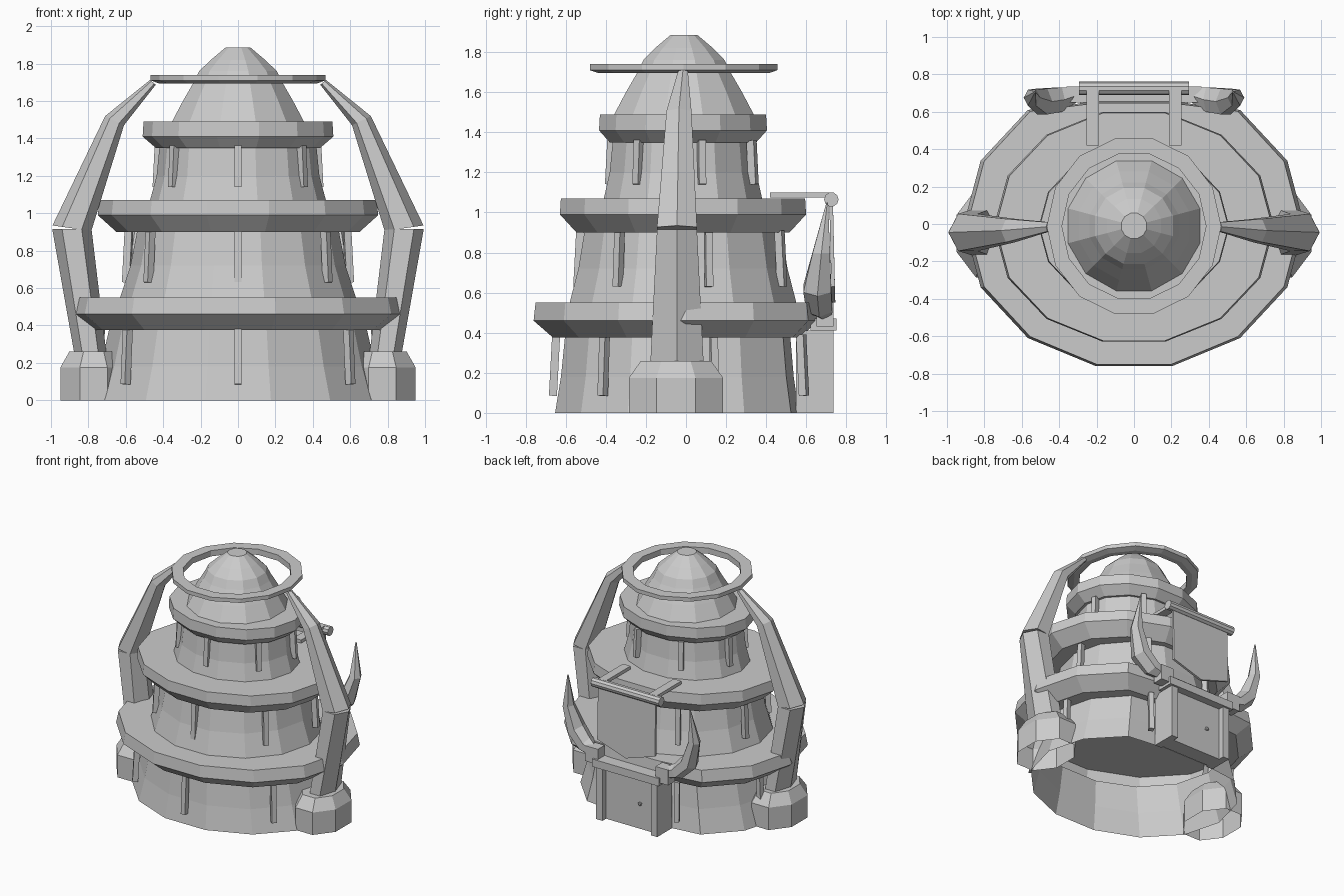
import bpy, bmesh
from math import cos, sin, pi, radians
from mathutils import Matrix, Vector

if "Cube" in bpy.data.objects:
    bpy.data.objects.remove(bpy.data.objects["Cube"])

stone = bpy.data.materials.new("grey_stone")
stone.use_nodes = True
GREY = (0.6, 0.6, 0.6, 1)
stone.diffuse_color = GREY
stone.node_tree.nodes["Principled BSDF"].inputs["Base Color"].default_value = GREY


def finish(name, bm):
    bmesh.ops.recalc_face_normals(bm, faces=bm.faces[:])
    mesh = bpy.data.meshes.new(name)
    bm.to_mesh(mesh)
    bm.free()
    mesh.materials.append(stone)
    obj = bpy.data.objects.new(name, mesh)
    bpy.context.collection.objects.link(obj)
    return obj


def loft(name, rings, n, phase=0.0, side=1, bottom=False, top=True, loop=False, back=9):
    """Skin elliptical sections (x, y, z, rx, ry, tilt); back limits y as a share of ry."""
    bm = bmesh.new()
    loops = []
    for x, y, z, rx, ry, tilt in rings:
        a = radians(tilt)
        ring = []
        for i in range(n):
            t = phase + 2 * pi * i / n
            u, v = rx * cos(t), min(ry * sin(t), back * ry)
            ring.append(bm.verts.new((side * (x + u * cos(a)), y + v, z + u * sin(a))))
        loops.append(ring)
    pairs = list(zip(loops, loops[1:]))
    if loop:
        pairs.append((loops[-1], loops[0]))
    for low, high in pairs:
        for i in range(n):
            j = (i + 1) % n
            bm.faces.new((low[i], low[j], high[j], high[i]))
    if bottom:
        bm.faces.new(loops[0])
    if top and not loop:
        bm.faces.new(loops[-1])
    return finish(name, bm)


def box(name, x0, x1, y0, y1, z0, z1):
    bm = bmesh.new()
    size = Matrix.Diagonal((x1 - x0, y1 - y0, z1 - z0, 1))
    mid = Matrix.Translation(((x0 + x1) / 2, (y0 + y1) / 2, (z0 + z1) / 2))
    bmesh.ops.create_cube(bm, size=1, matrix=mid @ size)
    return finish(name, bm)


def centred(profile, cy):
    return [(0, cy, z, rx, ry, 0) for z, rx, ry in profile]


# Three stacked tiers: flared wall, then an overhanging rim with a flat top
tiers = {
    "lower": ([(0, .79, .67), (.18, .735, .64), (.375, .69, .62), (.375, .80, .68),
               (.46, .91, .78), (.55, .89, .77)], 0, .84),
    "middle": ([(.55, .63, .58), (.72, .575, .535), (.9, .54, .505), (.9, .65, .545),
                (.99, .75, .63), (1.07, .74, .625)], -.015, 9),
    "upper": ([(1.07, .47, .405), (1.2, .435, .375), (1.35, .42, .36), (1.35, .44, .375),
               (1.41, .51, .43), (1.49, .505, .425)], -.015, 9),
}
for label, (profile, cy, back) in tiers.items():
    loft(label + "_tier", centred(profile, cy), 14, back=back)

# Domed cap
loft("dome", centred([(1.49, .365, .36), (1.6, .305, .3), (1.7, .245, .24),
                      (1.76, .215, .21), (1.82, .15, .15), (1.885, .07, .07)], -.01),
     12, phase=pi / 12)

# Floating halo ring
loft("halo_ring", centred([(1.695, .425, .435), (1.71, .467, .48), (1.74, .467, .48),
                           (1.74, .385, .395), (1.695, .385, .395)], -.012), 14, loop=True)

# Seven slim leaning posts around each tier
for label, z0, z1, rx, ry in (("lower", .085, .39, .755, .645),
                              ("middle", .63, .91, .60, .525),
                              ("upper", 1.14, 1.36, .435, .37)):
    for k in range(7):
        t = -pi / 2 + 2 * pi * k / 7
        post = box(f"{label}_post_{k + 1}", -.022, .018, -.018, .018, z0 - z1, 0)
        lean = Matrix.Rotation(radians(-3), 4, 'Y')
        place = Matrix.Translation((rx * cos(t), ry * sin(t) - .005, z1))
        post.data.transform(place @ Matrix.Rotation(t, 4, 'Z') @ lean)

for side, label in ((1, "left"), (-1, "right")):
    # Buttress foot, leg and tapering upper arm
    k = 1 / cos(pi / 8)
    loft(label + "_foot", [(.772, -.05, 0, .178 * k, .235 * k, 0),
                           (.772, -.05, .175, .178 * k, .235 * k, 0),
                           (.772, -.05, .26, .13 * k, .175 * k, 0)], 8, pi / 8, side)
    loft(label + "_leg", [(.785, -.045, .22, .085, .155, 0),
                          (.888, -.045, .915, .105, .115, 0)], 6, 0, side, bottom=True)
    loft(label + "_arm", [(.888, -.045, .92, .105, .115, 8),
                          (.66, -.035, 1.495, .056, .072, 26),
                          (.455, -.015, 1.70, .02, .028, 38)], 6, 0, side, bottom=True)

    # Curved horn beside the doorway, with its bracket
    box(label + "_horn_bracket", *sorted((side * .25, side * .36)), .65, .735, .43, .55)
    loft(label + "_horn", [(.31, .69, .50, .04, .045, -75),
                           (.40, .665, .53, .06, .075, -60),
                           (.49, .655, .62, .065, .08, -35),
                           (.545, .675, .80, .045, .05, -8),
                           (.53, .705, 1.05, .004, .005, 8)], 6, 0, side, bottom=True)

    # Door frame post and banner bracket
    box(label + "_door_post", *sorted((side * .21, side * .265)), .55, .735, 0, .41)
    box(label + "_banner_arm", *sorted((side * .187, side * .253)), .42, .725, 1.075, 1.10)

# Doorway
box("door", -.215, .215, .57, .69, 0, .41)
box("door_lintel", -.29, .29, .62, .75, .41, .47)
bm = bmesh.new()
bmesh.ops.create_icosphere(bm, subdivisions=1, radius=.016,
                           matrix=Matrix.Translation((-.09, .70, .2)))
finish("door_knob", bm)

# Banner roller and the pointed banner hanging from it
bm = bmesh.new()
bmesh.ops.create_cone(bm, cap_ends=True, segments=10, radius1=.036, radius2=.036, depth=.59,
                      matrix=Matrix.Translation((0, .725, 1.065)) @ Matrix.Rotation(pi / 2, 4, 'Y'))
finish("banner_roller", bm)
bm = bmesh.new()
cloth = bm.faces.new([bm.verts.new(p) for p in (
    (-.25, .715, 1.06), (-.25, .725, .63), (0, .727, .55), (.25, .725, .63), (.25, .715, 1.06))])
back = bmesh.ops.extrude_face_region(bm, geom=[cloth])["geom"]
bmesh.ops.translate(bm, vec=Vector((0, .018, 0)),
                    verts=[v for v in back if isinstance(v, bmesh.types.BMVert)])
finish("banner", bm)
